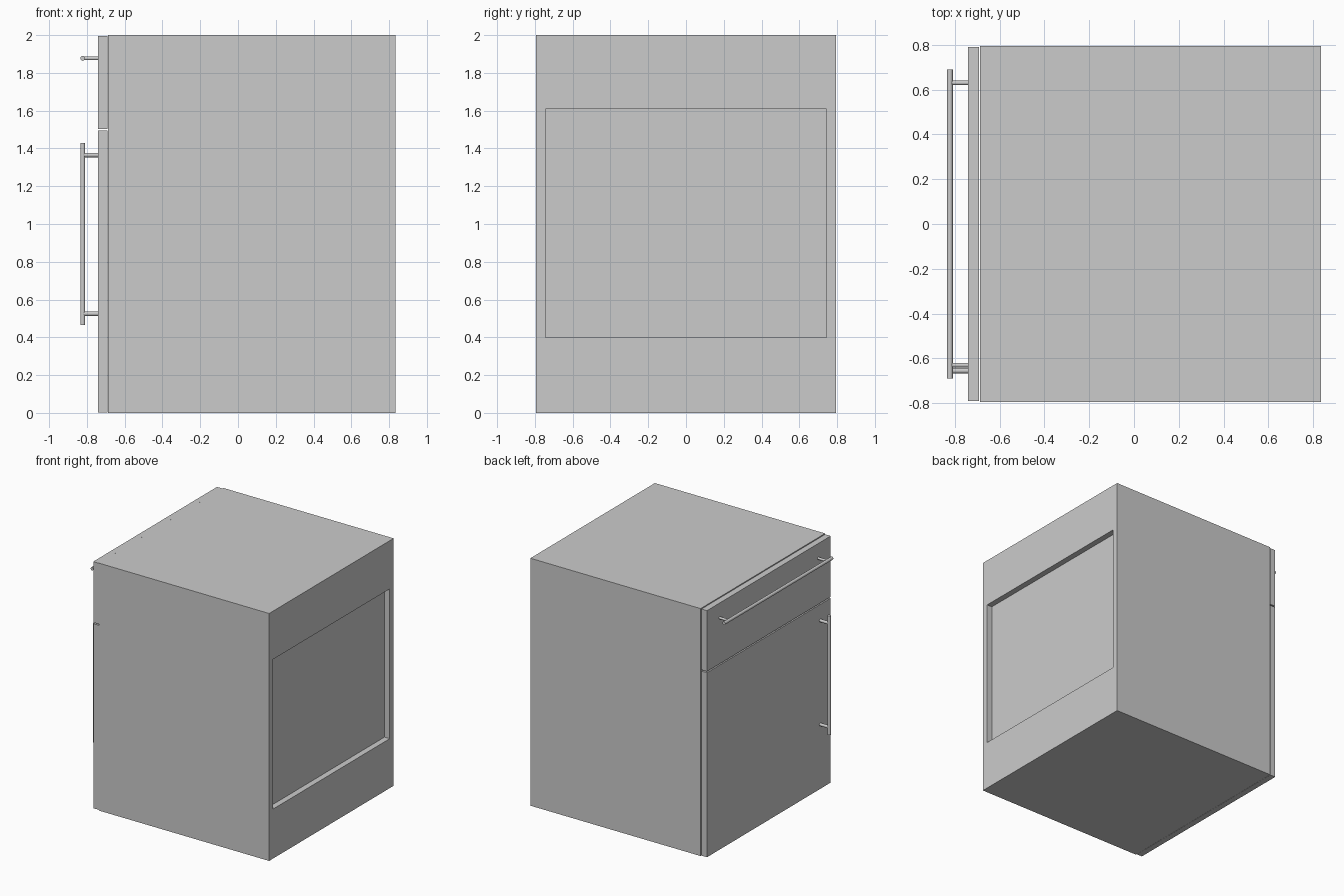
import bpy
import bmesh
from mathutils import Vector

old = bpy.data.objects.get("Cube")
if old:
    bpy.data.objects.remove(old, do_unlink=True)

grey = bpy.data.materials.new("light grey")
grey.use_nodes = True
colour = (0.6, 0.6, 0.6, 1)
grey.diffuse_color = colour
grey.node_tree.nodes["Principled BSDF"].inputs["Base Color"].default_value = colour


def finish(bm, name):
    mesh = bpy.data.meshes.new(name)
    bm.to_mesh(mesh)
    bm.free()
    mesh.materials.append(grey)
    obj = bpy.data.objects.new(name, mesh)
    bpy.context.collection.objects.link(obj)
    return obj


def box_mesh(low, high):
    low, high = Vector(low), Vector(high)
    bm = bmesh.new()
    bmesh.ops.create_cube(bm, size=1)
    for v in bm.verts:
        v.co = (low + high) / 2 + v.co * (high - low)
    return bm


def rod(name, start, end, radius):
    start, end = Vector(start), Vector(end)
    bpy.ops.mesh.primitive_cylinder_add(vertices=16, radius=radius,
                                        depth=(end - start).length,
                                        location=(start + end) / 2)
    obj = bpy.context.object
    obj.name = name
    obj.rotation_euler = (end - start).to_track_quat('Z', 'Y').to_euler()
    obj.data.materials.append(grey)
    bpy.ops.object.shade_smooth_by_angle()


# Cabinet body with a shallow rectangular recess in its +x side
bm = box_mesh((-0.687, -0.795, 0), (0.835, 0.795, 2))
side = max(bm.faces, key=lambda f: f.calc_center_median().x)
bmesh.ops.inset_region(bm, faces=[side], thickness=0.05)
for v in side.verts:
    v.co.y = 0.745 if v.co.y > 0 else -0.745
    v.co.z = 1.61 if v.co.z > 1 else 0.4
floor = bmesh.ops.extrude_face_region(bm, geom=[side])["geom"]
for v in floor:
    if isinstance(v, bmesh.types.BMVert):
        v.co.x -= 0.047
if side.is_valid:
    bmesh.ops.delete(bm, geom=[side], context='FACES_ONLY')
bmesh.ops.recalc_face_normals(bm, faces=bm.faces)
finish(bm, "cabinet_body")

# Drawer front and door, separated by narrow gaps
finish(box_mesh((-0.741, -0.79, 1.504), (-0.692, 0.79, 1.996)), "drawer_front")
finish(box_mesh((-0.741, -0.79, 0.003), (-0.692, 0.79, 1.494)), "door")

# Bar handles on two posts each
bar_x, door_x = -0.822, -0.741
rod("drawer_handle_bar", (bar_x, -0.69, 1.877), (bar_x, 0.69, 1.877), 0.013)
for y in (-0.63, 0.63):
    rod("drawer_handle_post", (bar_x, y, 1.877), (door_x, y, 1.877), 0.01)
rod("door_handle_bar", (bar_x, -0.655, 0.465), (bar_x, -0.655, 1.428), 0.013)
for z in (0.525, 1.365):
    rod("door_handle_post", (bar_x, -0.655, z), (door_x, -0.655, z), 0.012)
